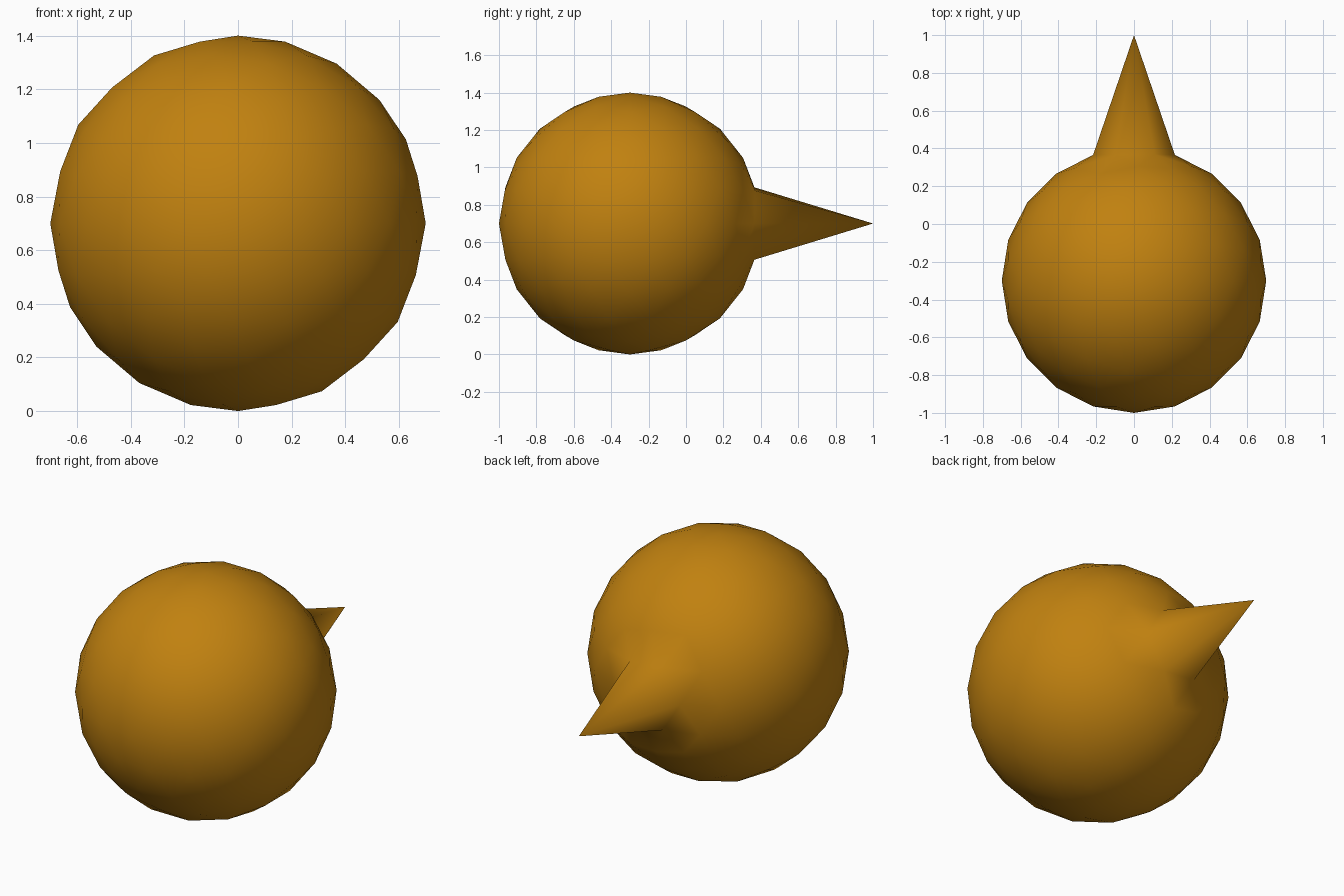
import bpy
import bmesh
from mathutils import Vector

if "Cube" in bpy.data.objects:
    bpy.data.objects.remove(bpy.data.objects["Cube"])

RADIUS = 0.7
CENTRE = Vector((0, -0.3, 0.7))

# Ochre colour
ochre = bpy.data.materials.new("ochre")
ochre.diffuse_color = (0.53, 0.22, 0.005, 1)
ochre.use_nodes = True
ochre.node_tree.nodes["Principled BSDF"].inputs["Base Color"].default_value = ochre.diffuse_color

# Round body: low icosphere
bm = bmesh.new()
bmesh.ops.create_icosphere(bm, subdivisions=3, radius=RADIUS)

# Spike: the rearmost vertex pulled straight back
tip = max(bm.verts, key=lambda v: v.co.y)
tip.co = Vector((0, 1.3, 0))

bmesh.ops.translate(bm, verts=bm.verts, vec=CENTRE)
for face in bm.faces:
    face.smooth = True

mesh = bpy.data.meshes.new("spiked_ball")
bm.to_mesh(mesh)
bm.free()
mesh.materials.append(ochre)
ball = bpy.data.objects.new("spiked_ball", mesh)
bpy.context.collection.objects.link(ball)
